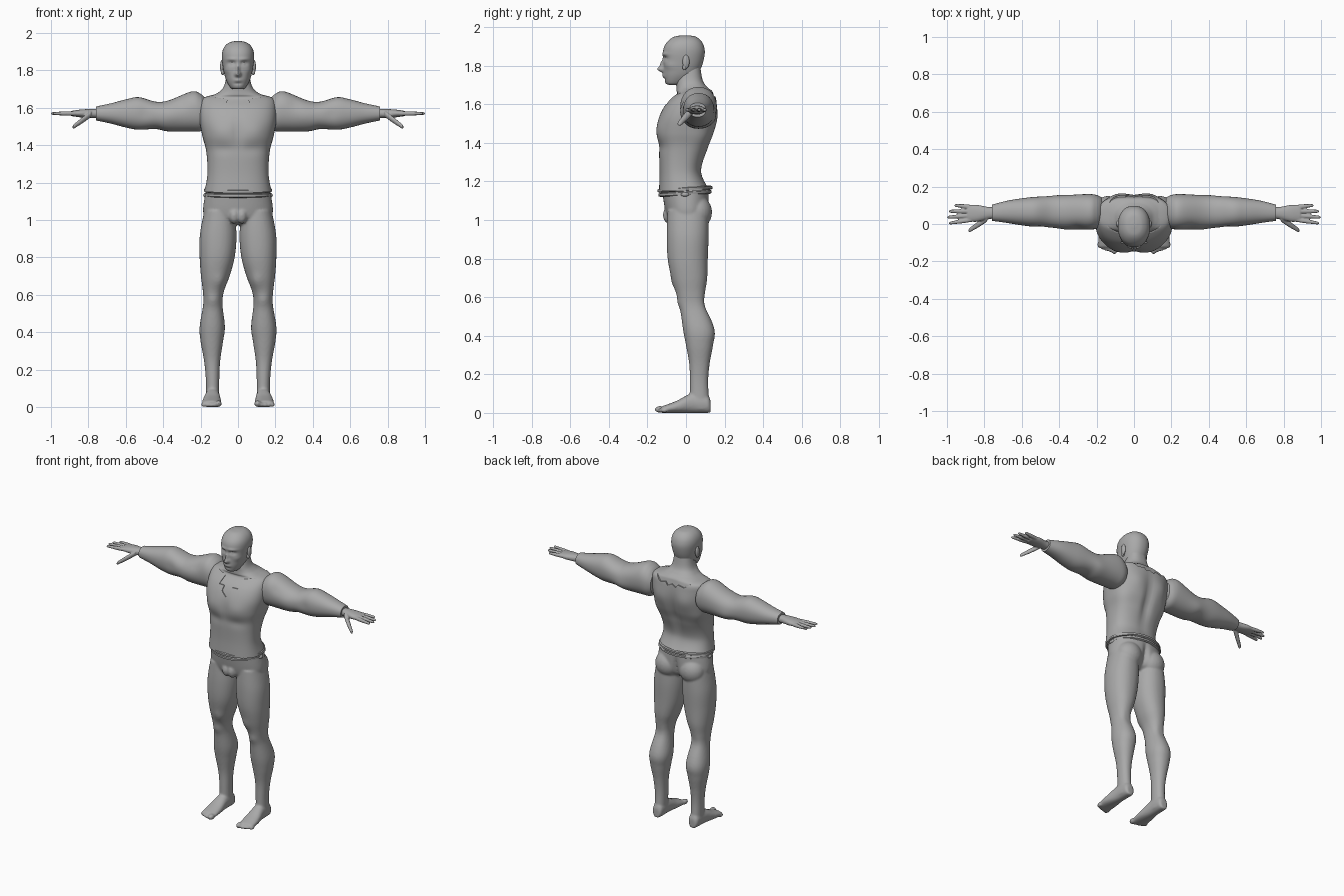
import bpy, bmesh, math
from mathutils import Vector, Matrix

if "Cube" in bpy.data.objects:
    bpy.data.objects.remove(bpy.data.objects["Cube"])

GREY = (.4, .4, .4, 1)
grey = bpy.data.materials.new("plain_grey")
grey.use_nodes = True
grey.diffuse_color = GREY
grey.node_tree.nodes["Principled BSDF"].inputs["Base Color"].default_value = GREY


# Cross-sections of upright parts, arms and feet
def level(height, front, back, outer, inner=None):
    return (height, -outer if inner is None else inner, outer, front, back)


def arm_ring(reach, deep, tall, y=.065, z=1.57):
    return (reach, y - deep, y + deep, z - tall, z + tall)


def foot_ring(depth, inner, outer, top):
    return (depth, inner, outer, 0, top)


# A soft swelling (or hollow) pushed into a lofted surface
def muscle(side, depth, height, wide, tall, swell):
    return Vector((side, depth, height)), Vector((wide, .06, tall)), swell


def push_at(point, muscles):
    total = 0
    for centre, size, swell in muscles:
        offset = Vector((abs(point.x), point.y, point.z)) - centre
        total += swell * math.exp(-sum((o / s) ** 2 for o, s in zip(offset, size)))
    return total


def spline(rows, steps):
    padded = [rows[0], *rows, rows[-1]]
    for a, b, c, d in zip(padded, padded[1:], padded[2:], padded[3:]):
        for k in range(steps):
            t = k / steps
            yield [q + t * ((r - p) + t * ((2 * p - 5 * q + 4 * r - s) + t * (3 * (q - r) + s - p))) / 2
                   for p, q, r, s in zip(a, b, c, d)]
    yield rows[-1]


def bridge(bm, first, second):
    for k in range(len(first)):
        bm.faces.new((first[k - 1], first[k], second[k], second[k - 1]))


def loft(bm, axis, rows, muscles=(), power=2.2, sides=48, steps=6):
    u, v = [k for k in range(3) if k != axis]
    rings = []
    for position, u_low, u_high, v_low, v_high in spline(rows, steps):
        ring = []
        for k in range(sides):
            c, s = math.cos(math.tau * k / sides), math.sin(math.tau * k / sides)
            point, outward = Vector(), Vector()
            outward[u], outward[v] = c, s
            point[axis] = position
            point[u] = (u_low + u_high + (u_high - u_low) * math.copysign(abs(c) ** (2 / power), c)) / 2
            point[v] = (v_low + v_high + (v_high - v_low) * math.copysign(abs(s) ** (2 / power), s)) / 2
            ring.append(bm.verts.new(point + outward * push_at(point, muscles)))
        rings.append(ring)
    for first, second in zip(rings, rings[1:]):
        bridge(bm, first, second)
    bm.faces.new(rings[0])
    bm.faces.new(rings[-1])


def ball(bm, centre, size):
    bmesh.ops.create_uvsphere(bm, u_segments=24, v_segments=16, radius=1,
                              matrix=Matrix.LocRotScale(Vector(centre), None, Vector(size)))


def finish(name, bm, mirror=False, voxel=0, cutters=()):
    bmesh.ops.recalc_face_normals(bm, faces=bm.faces)
    mesh = bpy.data.meshes.new(name)
    bm.to_mesh(mesh)
    bm.free()
    mesh.materials.append(grey)
    part = bpy.data.objects.new(name, mesh)
    bpy.context.collection.objects.link(part)
    if mirror:
        part.modifiers.new("mirror", "MIRROR").use_mirror_merge = False
    if voxel:
        blend = part.modifiers.new("blend", "REMESH")
        blend.mode, blend.voxel_size = "VOXEL", voxel
        part.modifiers.new("soften", "SMOOTH").iterations = 4
    for cutter in cutters:
        cut = part.modifiers.new("cut", "BOOLEAN")
        cut.operation, cut.object, cut.solver = "DIFFERENCE", cutter, "EXACT"
    bpy.ops.object.select_all(action="DESELECT")
    part.select_set(True)
    bpy.context.view_layer.objects.active = part
    bpy.ops.object.convert(target="MESH")
    bpy.ops.object.shade_smooth_by_angle(angle=math.radians(45))
    return part


def collar_cutter(name, half, start, length):
    bm = bmesh.new()
    outline = half + [(-x, z) for x, z in reversed(half) if x]
    face = bm.faces.new([bm.verts.new((x, start, z)) for x, z in outline])
    moved = bmesh.ops.extrude_face_region(bm, geom=[face])["geom"]
    bmesh.ops.translate(bm, vec=(0, length, 0), verts=[g for g in moved if isinstance(g, bmesh.types.BMVert)])
    cutter = finish(name, bm)
    cutter.hide_render = True
    return cutter


# Shirt body, with a jagged collar cut at the front and back
torso = [level(height=1.15, front=-.14, back=.125, outer=.18),
         level(height=1.25, front=-.137, back=.08, outer=.163),
         level(height=1.37, front=-.142, back=.115, outer=.17),
         level(height=1.45, front=-.15, back=.145, outer=.19),
         level(height=1.53, front=-.14, back=.16, outer=.205),
         level(height=1.6, front=-.105, back=.16, outer=.205),
         level(height=1.65, front=-.055, back=.15, outer=.19),
         level(height=1.67, front=-.025, back=.12, outer=.13)]
chest_muscles = [muscle(side=.085, depth=-.14, height=1.47, wide=.06, tall=.05, swell=.008),
                 muscle(side=0, depth=-.15, height=1.46, wide=.02, tall=.09, swell=-.008),
                 muscle(side=.08, depth=-.14, height=1.38, wide=.07, tall=.03, swell=-.006),
                 muscle(side=0, depth=.13, height=1.42, wide=.03, tall=.16, swell=-.02),
                 muscle(side=.09, depth=.15, height=1.53, wide=.05, tall=.06, swell=.008),
                 muscle(side=.15, depth=.08, height=1.42, wide=.05, tall=.06, swell=.008)]
front_notch = [(0, 1.54), (.035, 1.57), (.03, 1.6), (.07, 1.6), (.055, 1.645), (.14, 1.66), (.14, 1.8)]
back_notch = [(0, 1.635), (.03, 1.62), (.045, 1.64), (.09, 1.63), (.13, 1.66), (.13, 1.8)]
cutters = [collar_cutter("front_collar_cutter", front_notch, start=-.3, length=.33),
           collar_cutter("back_collar_cutter", back_notch, start=.05, length=.3)]
bm = bmesh.new()
loft(bm, 2, torso, chest_muscles, power=2.5, sides=80, steps=9)
finish("shirt", bm, cutters=cutters)
for cutter in cutters:
    bpy.data.objects.remove(cutter)

# Chest and neck skin just inside the shirt
GAP = .006
inside = [(z, left + GAP, right - GAP, front + GAP, back - GAP) for z, left, right, front, back in torso[2:7]]
bm = bmesh.new()
loft(bm, 2, inside + [level(height=1.67, front=-.05, back=.135, outer=.13),
                      level(height=1.69, front=-.05, back=.11, outer=.095),
                      level(height=1.73, front=-.05, back=.085, outer=.07),
                      level(height=1.83, front=-.03, back=.07, outer=.055)],
     chest_muscles, power=2.4, sides=80)
finish("neck", bm)

# Head with sculpted nose, eye sockets, brows, lips and cheeks
FACE = -.12
face = [muscle(side=0, depth=FACE, height=1.78, wide=.014, tall=.014, swell=.028),
        muscle(side=0, depth=FACE, height=1.805, wide=.009, tall=.022, swell=.016),
        muscle(side=.034, depth=FACE, height=1.838, wide=.02, tall=.011, swell=-.013),
        muscle(side=.034, depth=FACE, height=1.836, wide=.01, tall=.006, swell=.007),
        muscle(side=.03, depth=FACE, height=1.86, wide=.03, tall=.009, swell=.005),
        muscle(side=0, depth=FACE, height=1.747, wide=.02, tall=.01, swell=.007),
        muscle(side=0, depth=FACE, height=1.73, wide=.02, tall=.006, swell=-.004),
        muscle(side=.055, depth=-.08, height=1.8, wide=.02, tall=.02, swell=.005)]
bm = bmesh.new()
loft(bm, 2, [level(height=1.7, front=-.09, back=-.03, outer=.025),
             level(height=1.71, front=-.106, back=0, outer=.042),
             level(height=1.75, front=-.116, back=.055, outer=.064),
             level(height=1.8, front=-.117, back=.083, outer=.077),
             level(height=1.86, front=-.12, back=.097, outer=.086),
             level(height=1.9, front=-.112, back=.093, outer=.084),
             level(height=1.93, front=-.09, back=.077, outer=.07),
             level(height=1.95, front=-.06, back=.05, outer=.045),
             level(height=1.957, front=-.02, back=.01, outer=.015)], face, sides=120, steps=10)
finish("head", bm)

# Ears
bm = bmesh.new()
ball(bm, centre=(.085, 0, 1.82), size=(.011, .018, .036))
ball(bm, centre=(.082, -.008, 1.792), size=(.01, .011, .016))
finish("ears", bm, mirror=True)

# Sleeves, swelling over the shoulder, upper arm and forearm
bm = bmesh.new()
loft(bm, 0, [arm_ring(reach=.17, deep=.075, tall=.075),
             arm_ring(reach=.2, deep=.09, tall=.1, z=1.575),
             arm_ring(reach=.25, deep=.095, tall=.107, z=1.58),
             arm_ring(reach=.37, deep=.088, tall=.083, z=1.557),
             arm_ring(reach=.44, deep=.084, tall=.073, z=1.56),
             arm_ring(reach=.53, deep=.08, tall=.087),
             arm_ring(reach=.6, deep=.072, tall=.075),
             arm_ring(reach=.68, deep=.059, tall=.054),
             arm_ring(reach=.76, deep=.043, tall=.037, y=.06)],
     [muscle(side=.36, depth=-.02, height=1.56, wide=.05, tall=.04, swell=.006),
      muscle(side=.3, depth=0, height=1.62, wide=.03, tall=.03, swell=-.006),
      muscle(side=.4, depth=.15, height=1.52, wide=.06, tall=.04, swell=.006),
      muscle(side=.5, depth=0, height=1.57, wide=.03, tall=.04, swell=-.005)])
finish("sleeves", bm, mirror=True)


# Hands: palm, four fingers and a thumb
def finger(bm, start, end, radius):
    rows = []
    for t, fat in ((0, 1), (.45, 1), (.7, .85), (.93, .7), (1, .3)):
        x, y, z = Vector(start).lerp(Vector(end), t)
        rows.append(arm_ring(reach=x, deep=radius * fat, tall=radius * fat, y=y, z=z))
    loft(bm, 0, rows, sides=16)


bm = bmesh.new()
loft(bm, 0, [arm_ring(reach=.74, deep=.03, tall=.023, y=.06), arm_ring(reach=.78, deep=.033, tall=.024, y=.058),
             arm_ring(reach=.84, deep=.045, tall=.021, y=.057), arm_ring(reach=.89, deep=.043, tall=.014, y=.057)])
for k in range(4):
    finger(bm, start=(.86, .024 + .022 * k, 1.57), end=(1 - .01 * (k - 1) ** 2, .004 + .032 * k, 1.57), radius=.0115)
finger(bm, start=(.785, .03, 1.568), end=(.885, -.037, 1.495), radius=.017)
finish("hands", bm, mirror=True, voxel=.004)

# Legs, hips and feet blended into one body
bm = bmesh.new()
loft(bm, 2, [level(height=.02, front=.02, back=.124, outer=.17, inner=.1),
             level(height=.15, front=.02, back=.115, outer=.172, inner=.1),
             level(height=.25, front=.017, back=.122, outer=.182, inner=.095),
             level(height=.35, front=0, back=.14, outer=.2, inner=.08),
             level(height=.43, front=-.015, back=.148, outer=.205, inner=.07),
             level(height=.55, front=-.032, back=.106, outer=.186, inner=.083),
             level(height=.62, front=-.05, back=.1, outer=.188, inner=.075),
             level(height=.7, front=-.075, back=.11, outer=.198, inner=.045),
             level(height=.8, front=-.095, back=.113, outer=.205, inner=.018),
             level(height=.92, front=-.1, back=.117, outer=.204, inner=.008),
             level(height=1.05, front=-.095, back=.115, outer=.18, inner=.02)],
     [muscle(side=.1, depth=-.07, height=.67, wide=.03, tall=.04, swell=.008),
      muscle(side=.135, depth=-.04, height=.57, wide=.03, tall=.03, swell=.008),
      muscle(side=.135, depth=.1, height=.56, wide=.03, tall=.05, swell=-.008)])
loft(bm, 2, [level(height=.975, front=-.05, back=.06, outer=.1),
             level(height=1, front=-.09, back=.1, outer=.165),
             level(height=1.05, front=-.108, back=.12, outer=.187),
             level(height=1.16, front=-.125, back=.118, outer=.172)],
     [muscle(side=0, depth=.12, height=1.04, wide=.02, tall=.08, swell=-.025)])
ball(bm, centre=(.09, .06, 1.04), size=(.085, .075, .085))
ball(bm, centre=(.02, -.085, 1.025), size=(.03, .035, .045))
loft(bm, 1, [foot_ring(depth=.128, inner=.115, outer=.155, top=.06),
             foot_ring(depth=.11, inner=.1, outer=.17, top=.09),
             foot_ring(depth=.03, inner=.097, outer=.176, top=.1),
             foot_ring(depth=-.05, inner=.09, outer=.19, top=.062),
             foot_ring(depth=-.125, inner=.09, outer=.192, top=.034)])
for k in range(5):
    size = .012 if k else .018
    ball(bm, centre=(.105 + .02 * k, -.135 + .0015 * k * k, size), size=(size, size * 1.5, size))
finish("legs", bm, mirror=True, voxel=.007)

# Rolled hem and waistband, lower at the front, with a knot at each side
for name, middle, outer in (("shirt_hem", 1.16, .184), ("waistband", 1.138, .18)):
    bm = bmesh.new()
    for rise, tuck in ((-.011, .012), (-.006, .002), (.006, .002), (.011, .012)):
        half = outer - tuck
        ring = [bm.verts.new((half * math.cos(a), (half - .04) * math.sin(a) - .005, middle + rise))
                for a in (math.tau * k / 80 for k in range(80))]
        if rise > -.011:
            bridge(bm, previous, ring)
        previous = ring
    for vert in bm.verts:
        vert.co.z += .06 * vert.co.y
    finish(name, bm)
bm = bmesh.new()
ball(bm, centre=(.172, -.005, 1.132), size=(.014, .022, .012))
finish("side_knots", bm, mirror=True)
